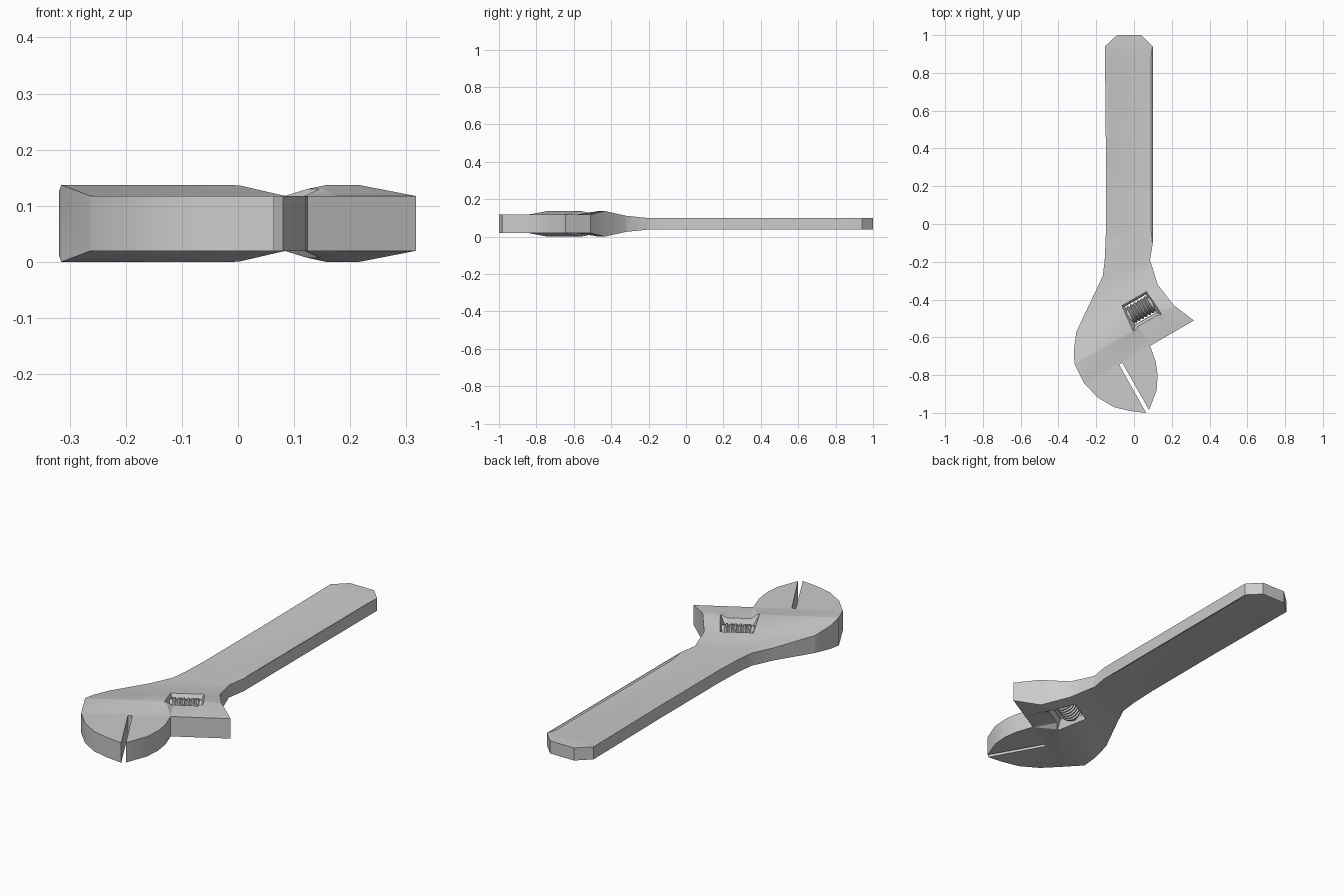
import bpy, bmesh
from math import sin, cos, pi, radians

if "Cube" in bpy.data.objects:
    bpy.data.objects.remove(bpy.data.objects["Cube"])

MID = 0.0685                      # middle plane of the tool
C, S = cos(radians(30)), sin(radians(30))


def head(u, s, z):
    """Head frame: u runs along the worm, s towards the jaw tips."""
    return (u * C + s * S, u * S - s * C, z)


def loft(name, loops):
    """Join matching 3D loops into a closed solid."""
    bm = bmesh.new()
    rings = [[bm.verts.new(p) for p in loop] for loop in loops]
    n = len(rings[0])
    for a, b in zip(rings, rings[1:]):
        for i in range(n):
            j = (i + 1) % n
            bm.faces.new((a[i], a[j], b[j], b[i]))
    bm.faces.new(rings[0])
    bm.faces.new(rings[-1])
    bmesh.ops.recalc_face_normals(bm, faces=bm.faces)
    mesh = bpy.data.meshes.new(name)
    bm.to_mesh(mesh)
    bm.free()
    ob = bpy.data.objects.new(name, mesh)
    bpy.context.collection.objects.link(ob)
    return ob


def boolean(ob, cutter, op):
    cutter.hide_render = True
    mod = ob.modifiers.new(op, 'BOOLEAN')
    mod.operation, mod.object, mod.solver = op, cutter, 'EXACT'
    bpy.context.view_layer.objects.active = ob
    bpy.ops.object.modifier_apply(modifier=mod.name)
    bpy.data.objects.remove(cutter)


def rect(x0, x1, y0, y1, z, frame=lambda *p: p):
    return [frame(x, y, z) for x, y in ((x0, y0), (x1, y0), (x1, y1), (x0, y1))]


# Wrench body: plan outline including the narrow gap between the jaws
outline = [(-0.09, 1), (0.04, 1), (0.1, 0.94), (0.1, -0.1), (0.085, -0.19),
           (0.125, -0.32), (0.21, -0.43), (0.317, -0.511), (0.085, -0.645),
           (0.115, -0.73), (0.125, -0.8), (0.12, -0.88), (0.08, -0.985),
           (-0.062, -0.735), (-0.078, -0.745), (0.064, -1), (-0.02, -0.99),
           (-0.105, -0.97), (-0.19, -0.92), (-0.263, -0.845), (-0.315, -0.74),
           (-0.319, -0.67), (-0.305, -0.57), (-0.165, -0.275), (-0.155, -0.19),
           (-0.149, -0.05), (-0.149, 0.4), (-0.154, 0.94)]
body = loft("wrench_body", [[(x, y, z) for x, y in outline] for z in (-0.1, 0.3)])

# Thickness profile across the tilted head: (s, half thickness)
half = [(-1.5, 0.031), (0.22, 0.031), (0.26, 0.035), (0.34, 0.043),
        (0.484, 0.0685), (0.6, 0.049), (1.3, 0.049)]
side = [(s, MID + h) for s, h in half] + [(s, MID - h) for s, h in reversed(half)]
boolean(body, loft("thickness", [[head(u, s, z) for s, z in side] for u in (-1.5, 1.5)]), 'INTERSECT')

# Worm pocket: through hole, then chamfered rims and shallow recesses on both faces
boolean(body, loft("hole", [rect(-0.26, -0.133, 0.355, 0.464, z, head) for z in (-0.1, 0.3)]), 'DIFFERENCE')
for d in (1, -1):
    boolean(body, loft("pocket_rim", [
        rect(-0.262, -0.131, 0.353, 0.466, MID + d * 0.025, head),
        rect(-0.29, -0.107, 0.325, 0.494, MID + d * 0.075, head)]), 'DIFFERENCE')
    boolean(body, loft("jaw_relief", [
        rect(-0.25, -0.14, 0.44, 0.61, MID + d * 0.0492, head),
        rect(-0.285, -0.09, 0.44, 0.61, MID + d * 0.072, head)]), 'DIFFERENCE')
    boolean(body, loft("handle_recess", [
        rect(-0.13, 0.09, -0.03, 0.88, MID + d * 0.026),
        rect(-0.146, 0.098, -0.11, 0.95, MID + d * 0.032)]), 'DIFFERENCE')

# Ribbed adjusting worm spanning the pocket
stations = [(-0.27, 0.043)]
for i in range(6):
    u = -0.257 + i * 0.0208
    stations += [(u, 0.043), (u + 0.005, 0.05), (u + 0.011, 0.05), (u + 0.016, 0.043)]
stations.append((-0.123, 0.043))
worm = loft("adjusting_worm", [
    [head(u, 0.41 + r * cos(a * pi / 8), MID + r * sin(a * pi / 8)) for a in range(16)]
    for u, r in stations])

for ob in (body, worm):
    bpy.ops.object.select_all(action='DESELECT')
    ob.select_set(True)
    bpy.context.view_layer.objects.active = ob
    bpy.ops.object.shade_smooth_by_angle(angle=radians(30))
